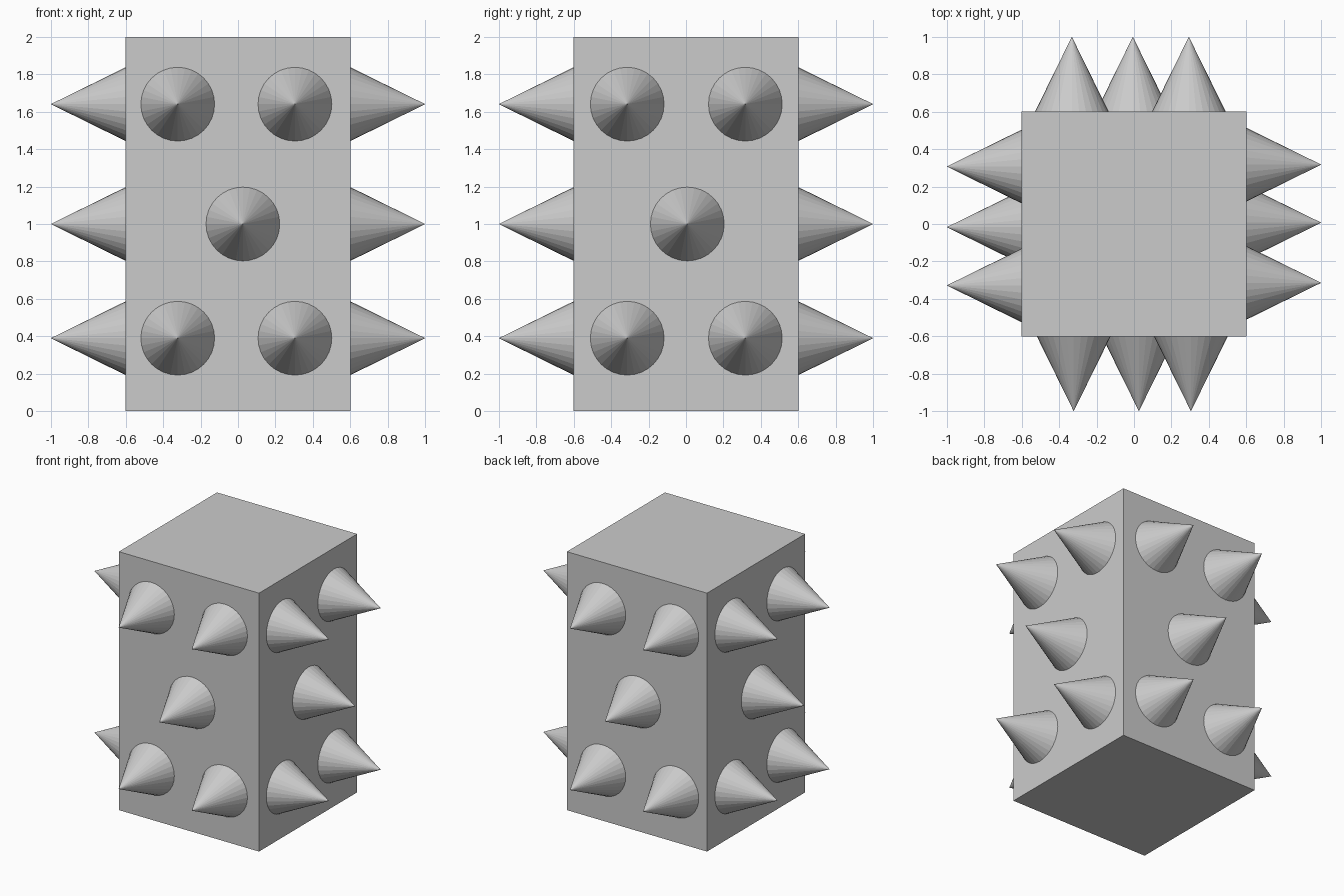
import bpy
from math import pi
from mathutils import Matrix, Vector

if "Cube" in bpy.data.objects:
    bpy.data.objects.remove(bpy.data.objects["Cube"])

HALF, HEIGHT = 0.6, 2.0          # block half width and height
RADIUS, LENGTH = 0.197, 0.4      # spike size
LOW, MID, HIGH = 0.39, 1.0, 1.64  # spike row heights

# Block body
bpy.ops.mesh.primitive_cube_add(size=1, location=(0, 0, HEIGHT / 2))
block = bpy.context.object
block.name = "block"
block.scale = (2 * HALF, 2 * HALF, HEIGHT)


def spike(name, normal, side):
    """Cone standing on a side face; side is the point on the face."""
    n = Vector(normal)
    bpy.ops.mesh.primitive_cone_add(vertices=32, radius1=RADIUS, radius2=0, depth=LENGTH)
    cone = bpy.context.object
    cone.name = name
    centre = Vector(side) + n * (HALF + LENGTH / 2)
    cone.matrix_world = Matrix.Translation(centre) @ n.to_track_quat('Z', 'Y').to_matrix().to_4x4()


# Five spikes per side: outward normal, then world offsets (negative, middle, positive)
faces = {
    "front": ((0, -1, 0), (-0.322, 0.026, 0.304)),
    "back": ((0, 1, 0), (-0.332, -0.006, 0.293)),
    "right": ((1, 0, 0), (-0.314, 0.007, 0.317)),
    "left": ((-1, 0, 0), (-0.328, -0.017, 0.307)),
}
for face, (normal, (a, m, b)) in faces.items():
    spots = [(a, LOW), (b, LOW), (m, MID), (a, HIGH), (b, HIGH)]
    for i, (u, z) in enumerate(spots, 1):
        side = (u, 0, z) if normal[0] == 0 else (0, u, z)
        spike(f"{face}_spike_{i}", normal, side)
